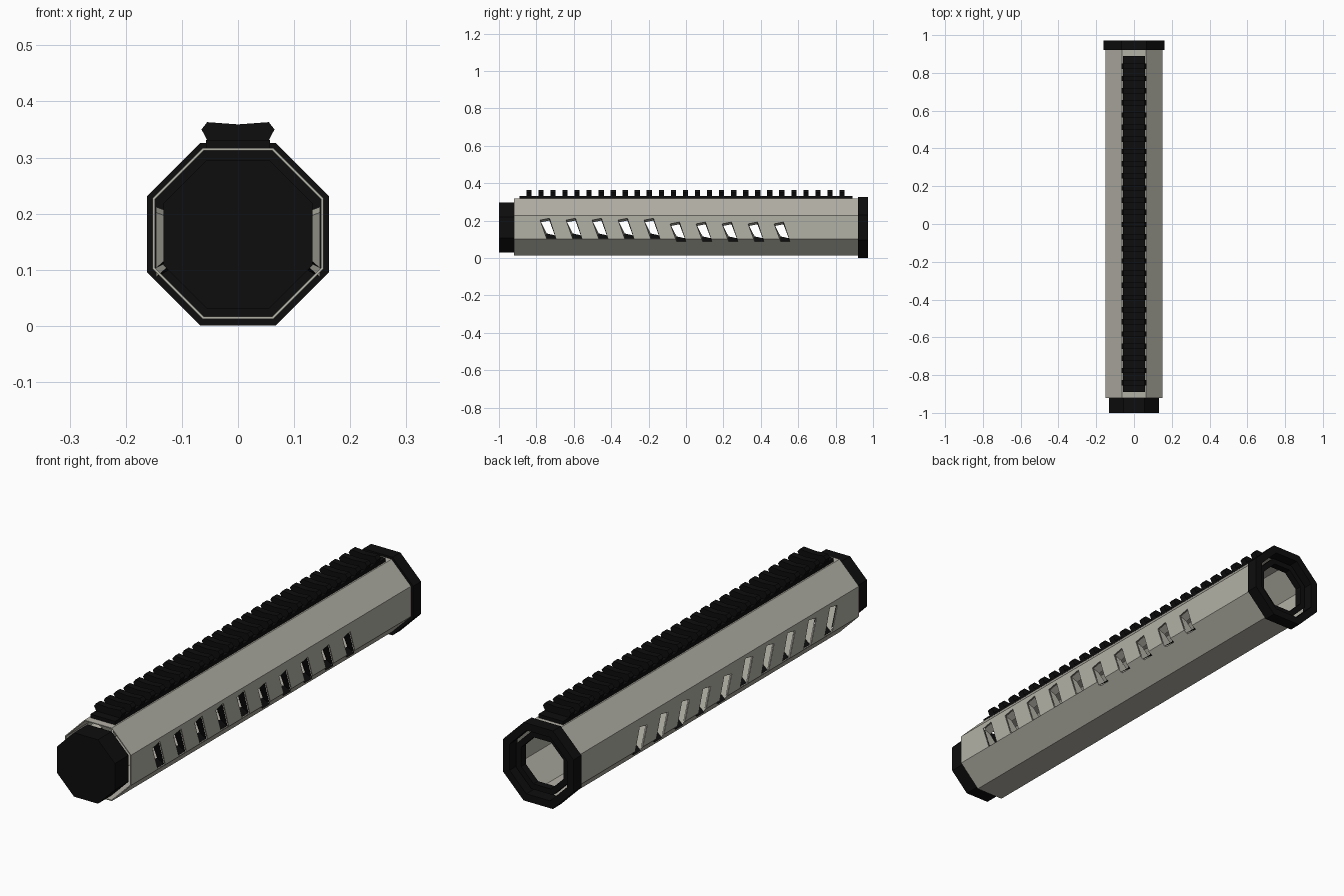
import bpy, bmesh, math

cube = bpy.data.objects.get("Cube")
if cube:
    bpy.data.objects.remove(cube, do_unlink=True)


def material(name, rgb):
    m = bpy.data.materials.new(name)
    m.use_nodes = True
    m.diffuse_color = (*rgb, 1)
    m.node_tree.nodes["Principled BSDF"].inputs["Base Color"].default_value = (*rgb, 1)
    return m


GREY = material("warm grey", (0.45, 0.44, 0.38))
BLACK = material("black", (0.004, 0.004, 0.004))


def finish(name, bm, *mats):
    bmesh.ops.recalc_face_normals(bm, faces=bm.faces)
    mesh = bpy.data.meshes.new(name)
    bm.to_mesh(mesh)
    bm.free()
    for m in mats:
        mesh.materials.append(m)
    obj = bpy.data.objects.new(name, mesh)
    bpy.context.collection.objects.link(obj)
    return obj


def loft(bm, loops, closed=False, caps=False):
    """Bridge successive point loops; return side faces in order."""
    rows = [[bm.verts.new(p) for p in loop] for loop in loops]
    pairs = list(zip(rows, rows[1:])) + ([(rows[-1], rows[0])] if closed else [])
    faces = []
    for a, b in pairs:
        n = len(a)
        faces += [bm.faces.new((a[i], a[(i + 1) % n], b[(i + 1) % n], b[i])) for i in range(n)]
    if caps:
        bm.faces.new(rows[0])
        bm.faces.new(rows[-1])
    return faces


def octagon(apothem, y, z=0.163):
    r = apothem / math.cos(math.pi / 8)
    angles = [math.pi / 8 + i * math.pi / 4 for i in range(8)]
    return [(r * math.cos(a), y, z + r * math.sin(a)) for a in angles]


def ring(name, outer, inner, y0, y1, mat, z=0.163):
    bm = bmesh.new()
    loft(bm, [octagon(outer, y0, z), octagon(outer, y1, z),
              octagon(inner, y1, z), octagon(inner, y0, z)], closed=True)
    return finish(name, bm, mat)


# Slanted side slots, front group slightly taller than the rear group
def slot_outline(i, x, rise=0, drop=0):
    y = -0.775 + i * 0.139
    low, high = (0.103, 0.212) if i < 5 else (0.087, 0.192)
    return [(x, y + 0.03, low + rise), (x, y + 0.08, low + rise * 0.6),
            (x, y + 0.045, high - drop), (x, y - 0.005, high - drop - 0.01)]


# Hollow octagonal body, with the slots cut through both sides
body = ring("body_tube", 0.152, 0.148, -0.92, 0.925, GREY, 0.1645)
bm = bmesh.new()
for i in range(10):
    loft(bm, [slot_outline(i, -0.3), slot_outline(i, 0.3)], caps=True)
cutter = finish("slot_cutter", bm, GREY)
cutter.hide_render = True
cut = body.modifiers.new("slots", "BOOLEAN")
cut.operation = "DIFFERENCE"
cut.solver = "EXACT"
cut.object = cutter
bpy.context.view_layer.objects.active = body
bpy.ops.object.modifier_apply(modifier=cut.name)
bpy.data.objects.remove(cutter, do_unlink=True)

# Tapered slot walls: lower and rear black, upper and front grey
for side, label in ((-1, "right"), (1, "left")):
    bm = bmesh.new()
    for i in range(10):
        walls = loft(bm, [slot_outline(i, side * 0.146), slot_outline(i, side * 0.114, 0.028, 0.012)])
        for k, face in enumerate(walls):
            face.material_index = 1 if k < 2 else 0
    finish(label + "_slot_walls", bm, GREY, BLACK)

# Front plug, rear collar and the inner ring of the open end
bm = bmesh.new()
loft(bm, [octagon(0.133, -1.0), octagon(0.133, -0.91)], caps=True)
finish("front_plug", bm, BLACK)
ring("rear_collar", 0.1625, 0.132, 0.92, 0.972, BLACK)
ring("rear_inner_ring", 0.12, 0.097, 0.915, 0.945, BLACK)

# Accessory rail: flat base and a row of cross teeth
bm = bmesh.new()
base = [(-0.057, 0.316), (0.057, 0.316), (0.057, 0.331), (-0.057, 0.331)]
loft(bm, [[(x, y, z) for x, z in base] for y in (-0.89, 0.89)], caps=True)
finish("rail_base", bm, BLACK)

half = [(0.054, 0.329), (0.065, 0.35), (0.055, 0.363)]
tooth = half + [(0, 0.359)] + [(-x, z) for x, z in reversed(half)]
bm = bmesh.new()
for i in range(27):
    y = -0.84 + i * 0.0644
    loft(bm, [[(x, y + d, z) for x, z in tooth] for d in (-0.014, 0.014)], caps=True)
finish("rail_teeth", bm, BLACK)
